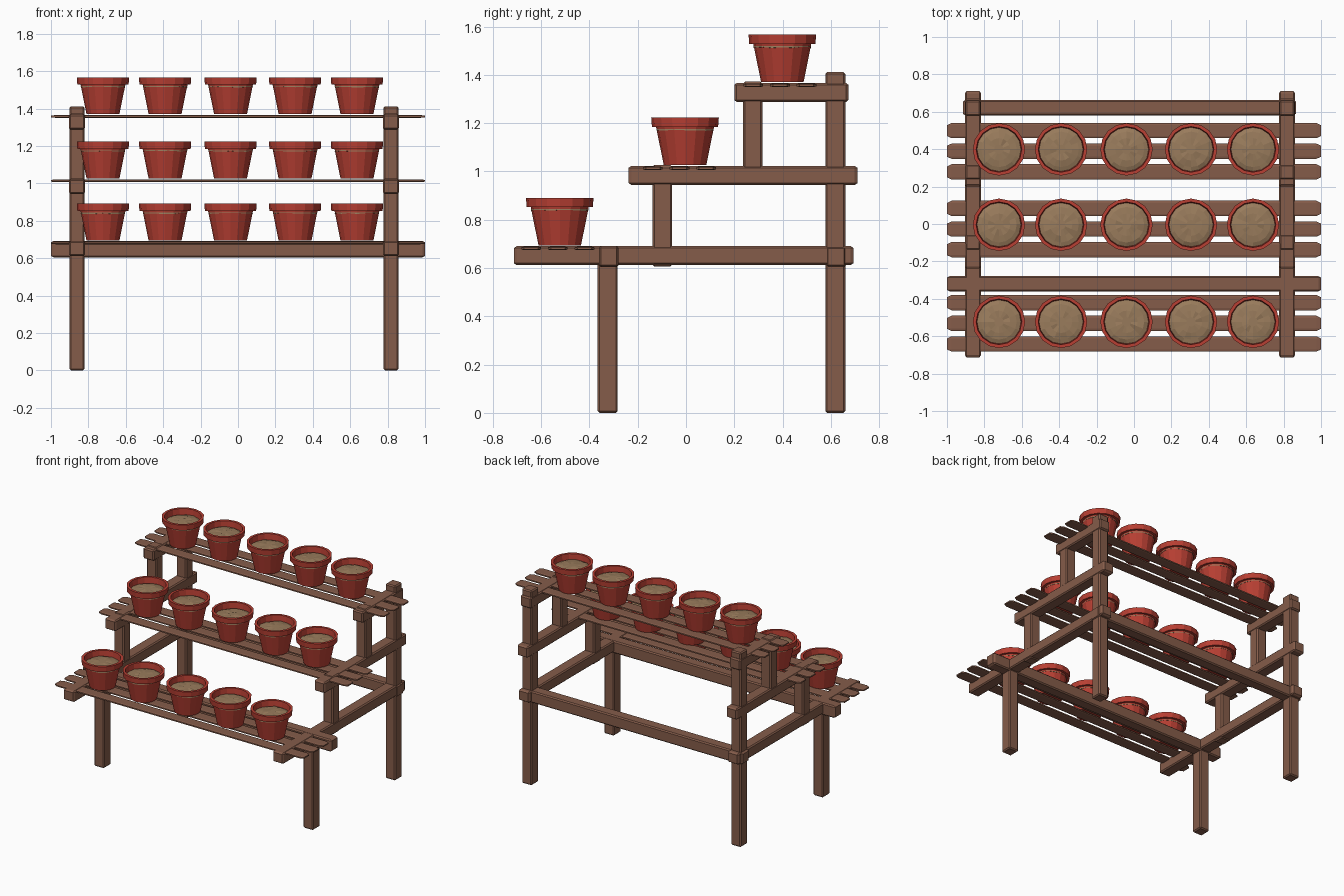
import bpy, bmesh, math, random
from itertools import product

if "Cube" in bpy.data.objects:
    bpy.data.objects.remove(bpy.data.objects["Cube"])

random.seed(4)


def material(name, rgb):
    m = bpy.data.materials.new(name)
    m.diffuse_color = (*rgb, 1)
    m.use_nodes = True
    m.node_tree.nodes["Principled BSDF"].inputs["Base Color"].default_value = m.diffuse_color
    return m


WOOD = material("wood", (0.235, 0.107, 0.068))
CLAY = material("clay", (0.48, 0.05, 0.033))
SOIL = material("soil", (0.32, 0.2, 0.107))


def finish(name, bm, mat):
    bmesh.ops.recalc_face_normals(bm, faces=bm.faces)
    me = bpy.data.meshes.new(name)
    bm.to_mesh(me)
    bm.free()
    me.materials.append(mat)
    ob = bpy.data.objects.new(name, me)
    bpy.context.collection.objects.link(ob)
    return ob


def timber(name, x, y, z, bevel=(0.008, 0.008, 0.008)):
    """Chamfered box; x, y, z are (low, high) ranges."""
    c = [(a + b) / 2 for a, b in (x, y, z)]
    h = [(b - a) / 2 for a, b in (x, y, z)]
    bm = bmesh.new()
    for s in product((-1, 1), repeat=3):
        for full in range(3):
            bm.verts.new([c[i] + s[i] * (h[i] - (0 if i == full else bevel[i]))
                          for i in range(3)])
    bmesh.ops.convex_hull(bm, input=bm.verts)
    bmesh.ops.dissolve_limit(bm, angle_limit=0.01, verts=bm.verts, edges=bm.edges)
    return finish(name, bm, WOOD)


def lathe(name, rings, mat, sides=16, rough=0.0):
    """Revolve (radius, z) rings, closing both ends; rough jitters heights."""
    bm = bmesh.new()
    loops = []
    for r, z in rings:
        loops.append([bm.verts.new((r * math.cos(2 * math.pi * k / sides),
                                    r * math.sin(2 * math.pi * k / sides),
                                    z + random.uniform(-rough, rough)))
                      for k in range(sides)])
    for a, b in zip(loops, loops[1:]):
        for k in range(sides):
            n = (k + 1) % sides
            bm.faces.new((a[k], a[n], b[n], b[k]))
    bm.faces.new(loops[0])
    bm.faces.new(loops[-1])
    return finish(name, bm, mat)


# Side frames: posts and the wider beams that wrap them
for side, cx in (("left", -0.861), ("right", 0.818)):
    px, bx = (cx - 0.040, cx + 0.040), (cx - 0.043, cx + 0.043)
    timber(side + "_front_leg", px, (-0.366, -0.283), (0, 0.688))
    timber(side + "_back_leg", px, (0.577, 0.66), (0, 1.412))
    timber(side + "_middle_post", px, (-0.139, -0.057), (0.606, 1.027))
    timber(side + "_upper_post", px, (0.237, 0.317), (0.95, 1.372))
    timber(side + "_lower_beam", bx, (-0.713, 0.694), (0.612, 0.691), (0.008, 0.012, 0.008))
    timber(side + "_middle_beam", bx, (-0.238, 0.711), (0.944, 1.023), (0.008, 0.012, 0.008))
    timber(side + "_upper_beam", bx, (0.2, 0.673), (1.288, 1.367), (0.008, 0.01, 0.008))

# Long rails
timber("front_rail", (-1, 1), (-0.36, -0.279), (0.604, 0.692), (0.014, 0.008, 0.008))
timber("back_rail", (-0.915, 0.866), (0.581, 0.663), (0.604, 0.688), (0.014, 0.008, 0.008))

# Shelves: three slats and five pots each
shelves = (("lower", -0.531, -0.523, 0.691), ("middle", -0.027, -0.004, 1.023),
           ("upper", 0.389, 0.399, 1.367))
for level, slat_y, pot_y, top in shelves:
    for i in (-1, 0, 1):
        y = slat_y + i * 0.1105
        timber(level + "_slat", (-1, 1), (y - 0.041, y + 0.041),
               (top - 0.017, top - 0.002), (0.025, 0.012, 0.003))
    for x in (-0.722, -0.39, -0.04, 0.305, 0.636):
        pot = lathe("flower_pot", [(0.088, 0), (0.120, 0.158), (0.137, 0.158),
                                   (0.140, 0.197), (0.122, 0.197), (0.116, 0.14)], CLAY)
        soil = lathe("potting_soil", [(0.119, 0.145), (0.118, 0.155), (0.095, 0.163),
                                      (0.06, 0.168), (0.025, 0.17)], SOIL, rough=0.003)
        for ob in (pot, soil):
            ob.location = (x, pot_y, top + 0.003)
